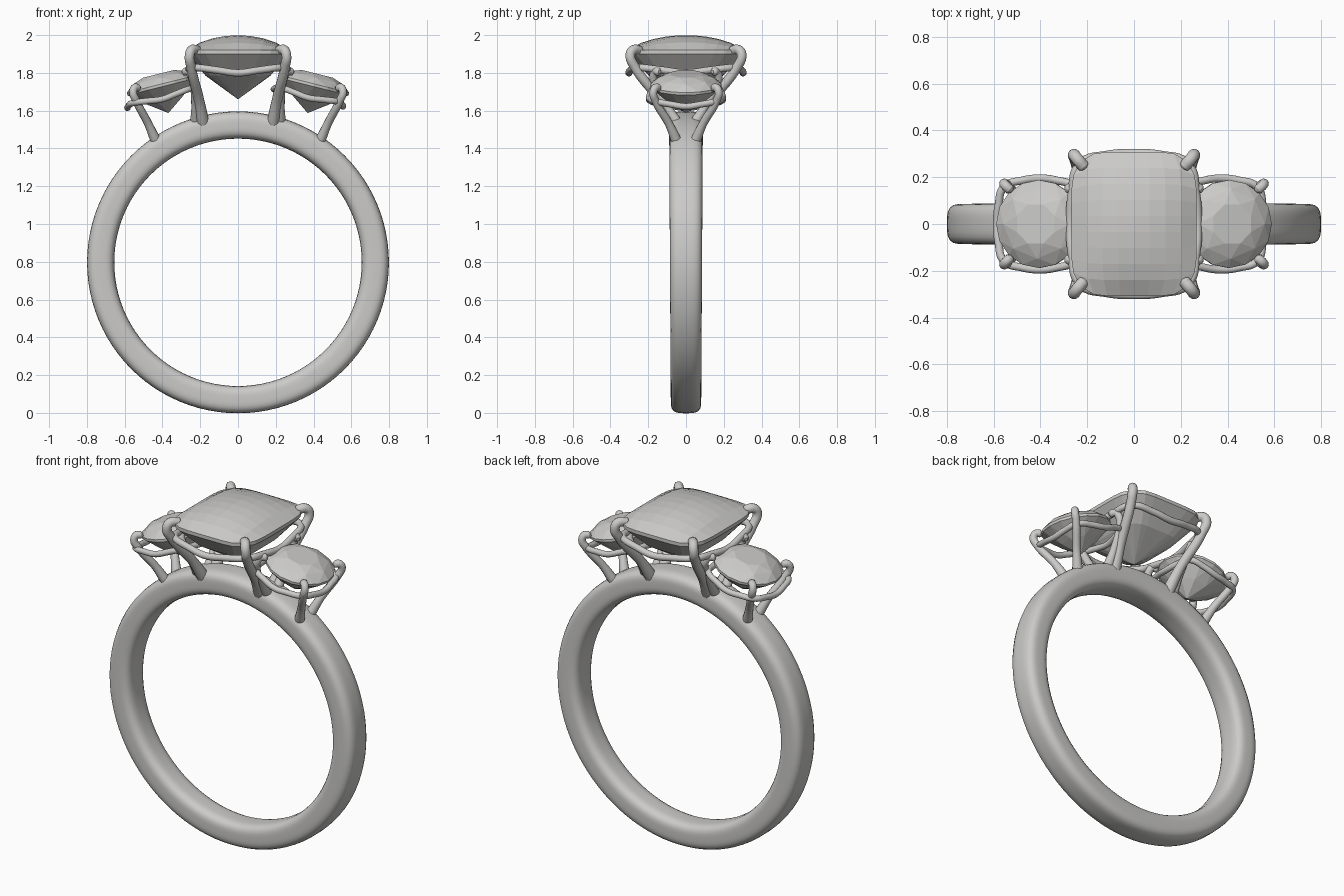
import bpy, bmesh, math
from mathutils import Vector, Matrix

cube = bpy.data.objects.get("Cube")
if cube:
    bpy.data.objects.remove(cube, do_unlink=True)

metal = bpy.data.materials.new("pale warm grey")
metal.use_nodes = True
GREY = (0.6, 0.595, 0.58, 1)
metal.diffuse_color = GREY
metal.node_tree.nodes["Principled BSDF"].inputs["Base Color"].default_value = GREY


def add_mesh(name, bm, smooth):
    bmesh.ops.recalc_face_normals(bm, faces=bm.faces)
    for f in bm.faces:
        f.smooth = smooth
    mesh = bpy.data.meshes.new(name)
    bm.to_mesh(mesh)
    bm.free()
    mesh.materials.append(metal)
    ob = bpy.data.objects.new(name, mesh)
    bpy.context.collection.objects.link(ob)
    return ob


def add_wire(name, points, radii, closed=False):
    """Round smooth wire through the points, converted to a mesh."""
    cu = bpy.data.curves.new(name, "CURVE")
    cu.dimensions = "3D"
    cu.bevel_depth = 1
    cu.bevel_resolution = 4
    cu.resolution_u = 8
    cu.use_fill_caps = True
    sp = cu.splines.new("BEZIER")
    sp.bezier_points.add(len(points) - 1)
    sp.use_cyclic_u = closed
    for bp, p, r in zip(sp.bezier_points, points, radii):
        bp.co = p
        bp.radius = r
        bp.handle_left_type = bp.handle_right_type = "AUTO"
    cu.materials.append(metal)
    ob = bpy.data.objects.new(name, cu)
    bpy.context.collection.objects.link(ob)
    bpy.ops.object.select_all(action="DESELECT")
    ob.select_set(True)
    bpy.context.view_layer.objects.active = ob
    bpy.ops.object.convert(target="MESH")
    bpy.ops.object.shade_smooth_by_angle(angle=math.radians(50))


def add_prong(name, points, r, mirror):
    """Tapered claw: thick foot, thin shaft, blunt rounded tip."""
    pts = [Vector(p) * 1 for p in points]
    end = pts[-1] + (pts[-1] - pts[-2]).normalized() * r * 0.6
    pts.append(end)
    radii = [r * 1.35, r * 1.05] + [r] * (len(pts) - 3) + [r * 0.45]
    add_wire(name, [(p.x * mirror[0], p.y * mirror[1], p.z) for p in pts], radii)


def rail_points(hx, hy, bulge, sag):
    """Rounded rectangle whose sides bow outward and dip in the middle."""
    pts = []
    for i in range(16):
        a = math.tau * i / 16
        c, s = math.cos(a), math.sin(a)
        k = (abs(c) ** 6 + abs(s) ** 6) ** (-1 / 6)
        dip = math.cos(2 * a) ** 2
        pts.append(Vector((c * k * (hx + bulge * dip), s * k * (hy + bulge * dip), -sag * dip)))
    return pts


# Band: rounded profile swept around the finger axis
R_MID, HALF_T, HALF_W, CZ = 0.727, 0.072, 0.085, 0.797
SEG, PROF = 96, 32
bm = bmesh.new()
ring = []
for i in range(PROF):
    a = math.tau * i / PROF
    c, s = math.cos(a), math.sin(a)
    k = (abs(c) ** 3.6 + abs(s) ** 3.6) ** (-1 / 3.6)
    ring.append(bm.verts.new((0, s * k * HALF_W, R_MID + c * k * HALF_T)))
edges = [bm.edges.new((ring[i - 1], ring[i])) for i in range(PROF)]
bmesh.ops.spin(bm, geom=ring + edges, cent=(0, 0, 0), axis=(0, 1, 0),
               angle=math.tau, steps=SEG, use_merge=True)
bmesh.ops.remove_doubles(bm, verts=bm.verts, dist=0.0001)
for v in bm.verts:
    v.co.y *= 1 + 0.07 * v.co.z
    v.co.z += CZ
add_mesh("band", bm, True)

# Centre stone: domed faceted cushion with a pointed underside
GIRDLE = 1.92
bm = bmesh.new()
bmesh.ops.create_grid(bm, x_segments=8, y_segments=9, size=1)
for v in bm.verts:
    u, w = v.co.x, v.co.y
    dome = max(0, (1 - u * u) * (1 - w * w)) ** 0.8
    v.co = (0.268 * u * (1 - 0.15 * w ** 6), 0.308 * w * (1 - 0.13 * u ** 6),
            GIRDLE + 0.08 * dome)
rim = [e for e in bm.edges if e.is_boundary]
for scale, z in ((1, 1.90), (0.64, 1.785), (0, 1.66)):
    out = bmesh.ops.extrude_edge_only(bm, edges=rim)["geom"]
    rim = [g for g in out if isinstance(g, bmesh.types.BMEdge)]
    for v in (g for g in out if isinstance(g, bmesh.types.BMVert)):
        if scale == 1:
            v.co.z = z
        else:
            v.co = (v.co.x * scale, v.co.y * scale, z)
bmesh.ops.remove_doubles(bm, verts=bm.verts, dist=0.0001)
add_mesh("centre_stone", bm, False)

# Centre rail and its four claws
add_wire("centre_rail", [p + Vector((0, 0, 1.828)) for p in rail_points(0.258, 0.288, 0.014, 0.028)],
         [0.019] * 16, closed=True)
for sx in (1, -1):
    for sy in (1, -1):
        add_prong("centre_prong", [(0.185, 0.055, 1.53), (0.205, 0.13, 1.65), (0.248, 0.27, 1.83),
                                   (0.256, 0.295, 1.895), (0.243, 0.278, 1.922),
                                   (0.215, 0.245, 1.918)], 0.026, (sx, sy))

# Side stones: tilted round brilliants, with rails and claws
for side, sx in (("left", 1), ("right", -1)):
    tilt = Matrix.Translation((sx * 0.405, 0, 1.735)) @ Matrix.Rotation(sx * math.radians(14), 4, "Y")
    bm = bmesh.new()
    for count, radius, height, turn in ((8, 0.09, 0.062, 0.5), (8, 0.148, 0.04, 0), (16, 0.188, 0.006, 0),
                                        (16, 0.188, -0.008, 0), (8, 0.1, -0.086, 0.5), (1, 0, -0.152, 0)):
        for i in range(count):
            a = math.tau * (i + turn) / count
            bm.verts.new((radius * math.cos(a), radius * math.sin(a), height))
    bmesh.ops.convex_hull(bm, input=bm.verts)
    bmesh.ops.dissolve_limit(bm, angle_limit=0.01, verts=bm.verts, edges=bm.edges)
    bm.transform(tilt)
    add_mesh(side + "_side_stone", bm, False)

    rail = [tilt @ (p + Vector((-0.015, 0, -0.055))) for p in rail_points(0.172, 0.178, 0.017, 0.018)]
    add_wire(side + "_side_rail", rail, [0.017] * 16, closed=True)

    for sy in (1, -1):
        add_prong(side + "_outer_prong", [(0.435, 0.05, 1.44), (0.475, 0.09, 1.53), (0.54, 0.163, 1.655),
                                          (0.555, 0.173, 1.695), (0.548, 0.163, 1.72),
                                          (0.53, 0.147, 1.722)], 0.021, (sx, sy))
        add_prong(side + "_inner_prong", [(0.225, 0.05, 1.54), (0.225, 0.1, 1.62), (0.235, 0.163, 1.74),
                                          (0.248, 0.173, 1.785), (0.262, 0.163, 1.808),
                                          (0.283, 0.147, 1.806)], 0.021, (sx, sy))
